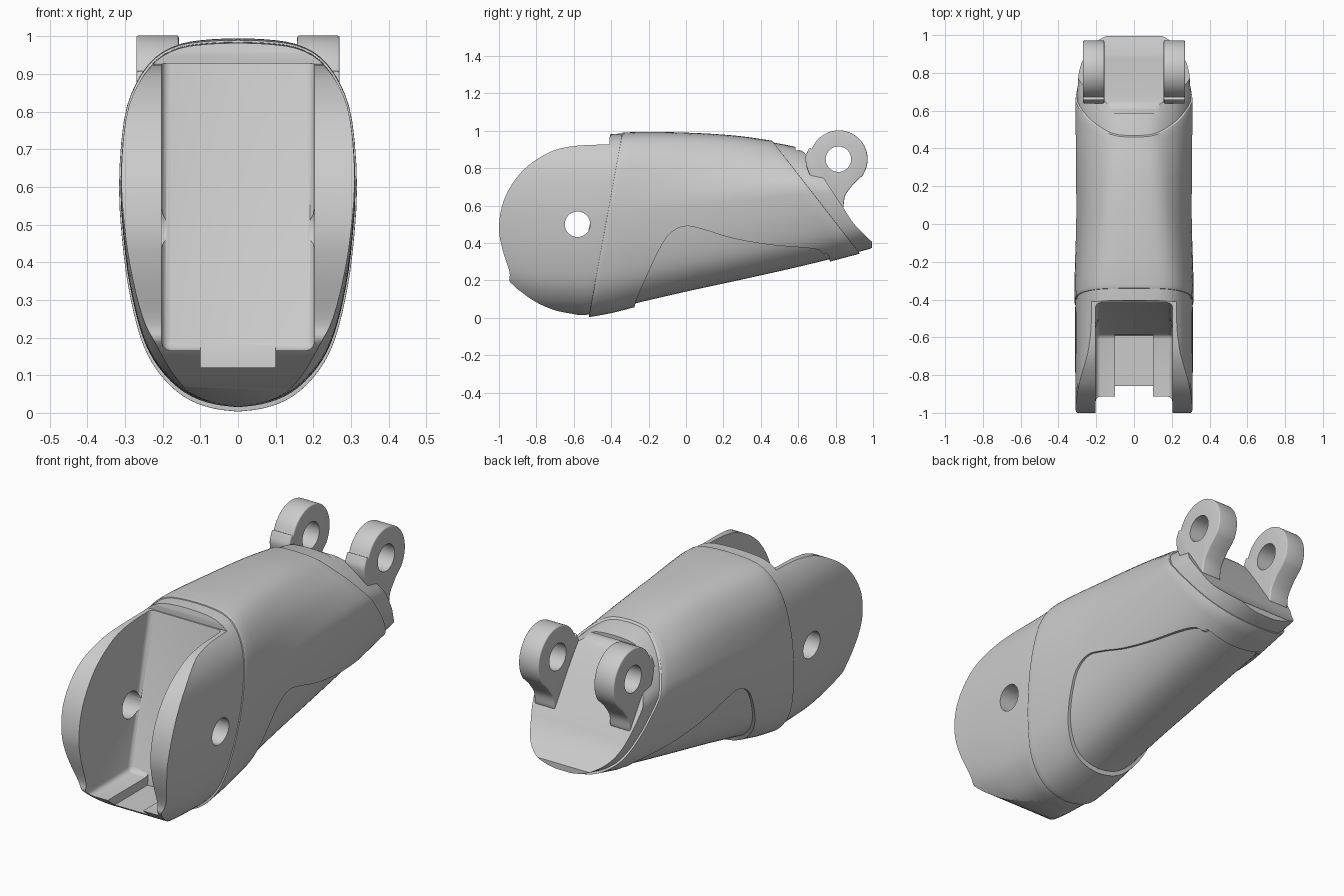
import bpy, bmesh, math
from mathutils import Vector

old = bpy.data.objects.get("Cube")
if old:
    bpy.data.objects.remove(old, do_unlink=True)

grey = bpy.data.materials.new("plain_grey")
grey.use_nodes = True
GREY = (0.6, 0.6, 0.6, 1)
grey.diffuse_color = GREY
grey.node_tree.nodes["Principled BSDF"].inputs["Base Color"].default_value = GREY


def smooth(points, steps):
    """Catmull-Rom curve through tuples of any length."""
    p = [Vector(q) for q in points]
    p = [2 * p[0] - p[1]] + p + [2 * p[-1] - p[-2]]
    out = []
    for a, b, c, d in zip(p, p[1:], p[2:], p[3:]):
        for i in range(steps):
            t = i / steps
            out.append(0.5 * (2 * b + (c - a) * t + (2 * a - 5 * b + 4 * c - d) * t * t
                              + (3 * b - a - 3 * c + d) * t ** 3))
    return out + [p[-2]]


def make(name, bm):
    bmesh.ops.recalc_face_normals(bm, faces=bm.faces)
    mesh = bpy.data.meshes.new(name)
    bm.to_mesh(mesh)
    bm.free()
    mesh.materials.append(grey)
    ob = bpy.data.objects.new(name, mesh)
    bpy.context.collection.objects.link(ob)
    return ob


# Half section: (height fraction, width fraction), from keel to crown
HALF = smooth([(0, 0), (.008, .2), (.03, .4), (.07, .57), (.13, .72), (.2, .82), (.3, .9),
               (.42, .96), (.6, 1), (.78, .96), (.88, .86), (.95, .7), (.985, .5), (.997, .25), (1, 0)], 3)


def loft(name, stations):
    """Stations: (top y, top z, bottom y, bottom z, half width); the crown gets rounder to the rear."""
    bm = bmesh.new()
    loop = HALF + [Vector((h[0], -h[1])) for h in HALF[-2:0:-1]]
    rings = []
    for yt, zt, yb, zb, w in smooth(stations, 4):
        rear = min(1, max(0, (yt + .3) / .75))
        ring = []
        for t, s in loop:
            narrow = 1 - .4 * rear * max(0, (t - .6) / .4) ** 1.2
            ring.append(bm.verts.new((s * w * narrow, yb + (yt - yb) * t, zb + (zt - zb) * t)))
        rings.append(ring)
    n = len(loop)
    for a, b in zip(rings, rings[1:]):
        for i in range(n):
            bm.faces.new((a[i], a[(i + 1) % n], b[(i + 1) % n], b[i]))
    bm.faces.new(rings[0])
    bm.faces.new(rings[-1])
    return make(name, bm)


def plate(name, outline, x0, x1):
    """Side outline of (y, z) points extruded across x."""
    bm = bmesh.new()
    a, b = ([bm.verts.new((x, p[0], p[1])) for p in outline] for x in (x0, x1))
    n = len(a)
    for i in range(n):
        bm.faces.new((a[i], a[(i + 1) % n], b[(i + 1) % n], b[i]))
    bm.faces.new(a)
    bm.faces.new(b)
    return make(name, bm)


def apply(ob, mod):
    bpy.context.view_layer.objects.active = ob
    bpy.ops.object.modifier_apply(modifier=mod.name)


def bevel(ob, width, segments=3):
    m = ob.modifiers.new("bevel", "BEVEL")
    m.width, m.segments, m.limit_method, m.angle_limit = width, segments, "ANGLE", math.radians(50)
    apply(ob, m)


def boolean(ob, tool, operation="DIFFERENCE"):
    m = ob.modifiers.new("cut", "BOOLEAN")
    m.object, m.operation, m.solver = tool, operation, "EXACT"
    apply(ob, m)
    bpy.data.objects.remove(tool, do_unlink=True)


def disc(y, z, r, a0=0, a1=360, n=48):
    return [(y + r * math.cos(math.radians(a0 + (a1 - a0) * i / n)),
             z + r * math.sin(math.radians(a0 + (a1 - a0) * i / n))) for i in range(n + 1)]


def drill(ob, y, z, side, inner):
    boolean(ob, plate("drill", disc(y, z, .068)[:-1], side * inner, side))


# Inner body, running the full length
body = loft("body", [
    (-1.03, .97, -1.03, .1, .31), (-.9, .98, -.93, .07, .31), (-.75, .98, -.85, .045, .311),
    (-.6, .98, -.75, .025, .312), (-.45, .98, -.62, .018, .312), (-.34, .985, -.5, .02, .31),
    (-.2, .985, -.28, .075, .302), (0, .98, 0, .14, .295), (.15, .972, .3, .205, .295),
    (.3, .958, .62, .277, .297), (.46, .938, .92, .352, .3), (.62, .905, 1.02, .38, .295),
    (.8, .85, 1.12, .42, .285)])
cheek = smooth([(-.43, .927), (-.6, .918), (-.73, .885), (-.87, .79), (-.965, .65), (-1, .5), (-.985, .38),
                (-.945, .25), (-.945, .2)], 5)
chin = smooth([(-.94, .19), (-.89, .145), (-.8, .083), (-.7, .04), (-.6, .02), (-.5, 0)], 4)
back = smooth([(.585, .895), (.63, .885), (.72, .77), (.84, .59), (.9, .5), (.995, .405)], 4)
outline = ([(-.41, 1.1), (-.41, .927)] + cheek + chin + [(-.4, -.1), (.5, -.1), (.93, .34), (.995, .375)]
           + back[::-1] + [(.585, .92), (.4, 1.1)])
boolean(body, plate("side_clip", outline, -1, 1), "INTERSECT")

# Fork slot, floor channel and pin holes at the front
slot = plate("slot", [(-.378, 1.1), (-.585, .165), (-1.3, .165), (-1.3, 1.1)], -.203, .203)
bevel(slot, .025)
boolean(body, slot)
boolean(body, plate("channel", [(-.583, .2), (-.59, .12), (-1.3, .12), (-1.3, .2)], -.1, .1))
for side in (1, -1):
    drill(body, -.58, .5, side, .19)

# Raised sleeve, cut away over the lower panel
sleeve = loft("sleeve", [
    (-.34, .99, -.52, .003, .316), (-.25, .994, -.4, .025, .315), (-.15, .994, -.26, .06, .312),
    (0, .99, 0, .122, .306), (.15, .983, .3, .188, .306), (.3, .97, .62, .262, .308),
    (.46, .947, .93, .343, .31)])
bevel(sleeve, .006, 2)
panel = smooth([(-.29, -.1), (-.275, .06), (-.22, .2), (-.14, .37), (-.08, .455), (0, .49), (.1, .47),
                (.25, .425), (.45, .39), (.68, .37), (.73, .345), (.77, .3), (.8, -.1)], 5)
boolean(sleeve, plate("panel_cut", panel, -1, 1))

# Pair of rear lugs, their feet sunk in the body
lug_edge = (disc(.817, .848, .154, -35, 160, 40)
            + smooth([(.66, .91), (.648, .885), (.638, .85), (.655, .78), (.71, .68), (.79, .59), (.83, .57)], 3)
            + smooth([(.842, .595), (.852, .655), (.895, .715)], 4))
for side, name in ((1, "left_lug"), (-1, "right_lug")):
    lug = plate(name, lug_edge, side * .157, side * .27)
    bevel(lug, .016)
    drill(lug, .815, .848, side, .1)

bpy.ops.object.select_all(action="DESELECT")
for ob in bpy.context.collection.objects:
    if ob.type == "MESH":
        ob.select_set(True)
        bpy.context.view_layer.objects.active = ob
bpy.ops.object.shade_smooth_by_angle(angle=math.radians(35))
